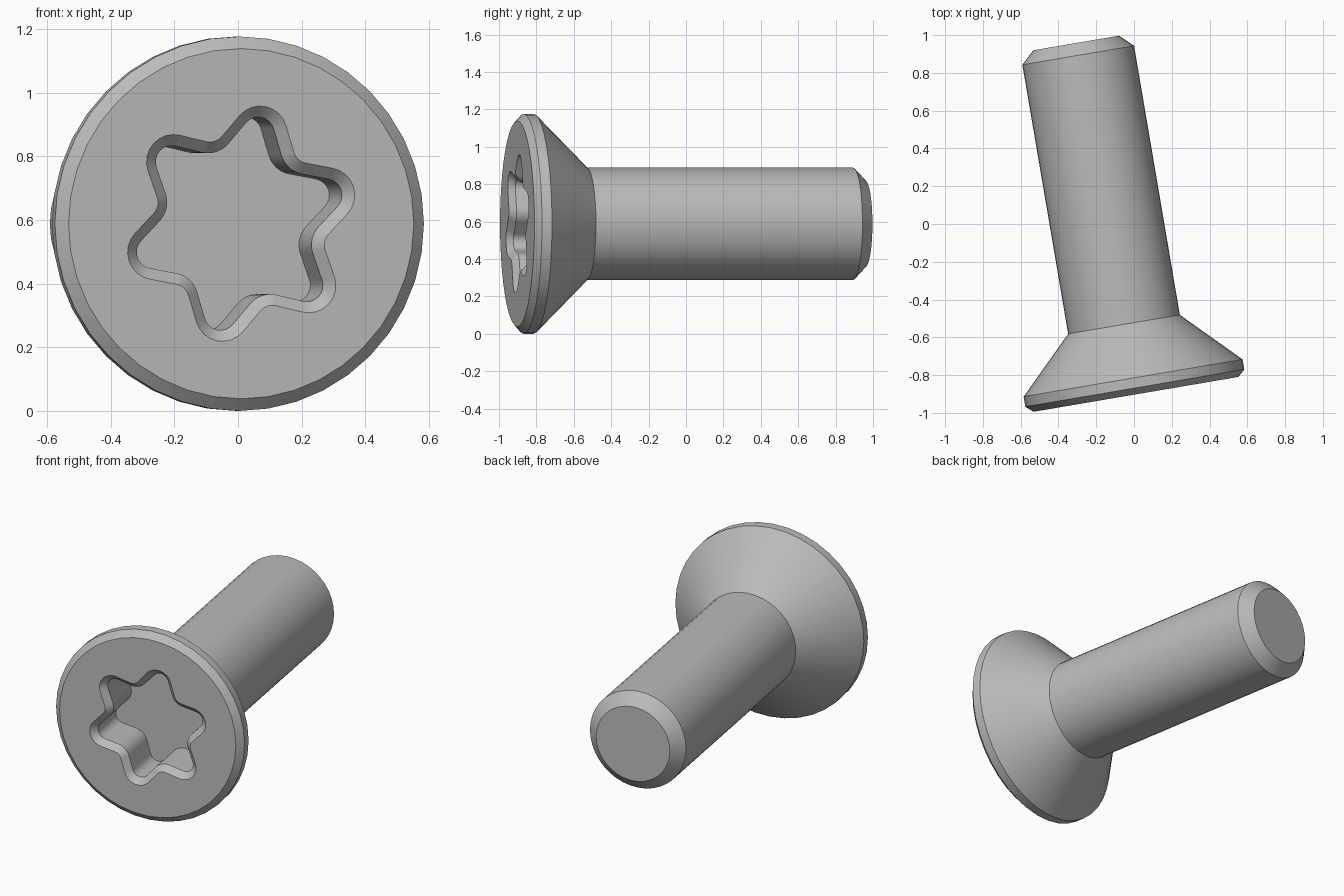
import bpy
import bmesh
from math import sin, cos, acos, atan2, hypot, pi, radians
from mathutils import Matrix

cube = bpy.data.objects.get("Cube")
if cube:
    bpy.data.objects.remove(cube)

SEGMENTS = 40
# Profile from the head face to the tip: (radius, distance along the axis)
PROFILE = [(0.55, 0), (0.588, 0.034), (0.588, 0.088), (0.3, 0.376),
           (0.3, 1.821), (0.23, 1.887)]
# Six-lobed socket: rounded lobes joined to rounded valleys by straight flanks
LOBE_DIST, LOBE_R = 0.29, 0.086
VALLEY_DIST, VALLEY_R = 0.322, 0.05
LOBE_ANGLE = radians(18)
CHAMFER, DEPTH = 0.035, 0.27


def circle(radius):
    return [(radius * sin(2 * pi * i / SEGMENTS), radius * cos(2 * pi * i / SEGMENTS))
            for i in range(SEGMENTS)]


def socket_outline(inset, steps=8):
    step = pi / 6
    dx = VALLEY_DIST * cos(step) - LOBE_DIST
    dy = VALLEY_DIST * sin(step)
    turn = atan2(dy, dx) - acos((LOBE_R + VALLEY_R) / hypot(dx, dy))
    points = []

    def arc(dist, centre_angle, radius, start, end):
        for i in range(steps + 1):
            a = start + (end - start) * i / steps
            points.append((dist * cos(centre_angle) + radius * cos(a),
                           dist * sin(centre_angle) + radius * sin(a)))

    for k in range(6):
        a = LOBE_ANGLE + k * pi / 3
        arc(LOBE_DIST, a, LOBE_R - inset, a - turn, a + turn)
        arc(VALLEY_DIST, a + step, -(VALLEY_R + inset), a + turn, a + pi / 3 - turn)
    return points


def add_loop(bm, points, depth):
    return [bm.verts.new((x, y, -depth)) for x, y in points]


def bridge(bm, a, b):
    for i in range(len(a)):
        j = (i + 1) % len(a)
        bm.faces.new((a[i], a[j], b[j], b[i]))


def loop_edges(bm, loop):
    return [bm.edges.get((loop[i - 1], loop[i])) for i in range(len(loop))]


bm = bmesh.new()

# Turned body with a countersunk head and chamfered tip
rings = [add_loop(bm, circle(r), t) for r, t in PROFILE]
for a, b in zip(rings, rings[1:]):
    bridge(bm, a, b)
bm.faces.new(rings[-1])

# Socket chamfer, walls and floor
socket = [add_loop(bm, socket_outline(inset), t)
          for inset, t in ((0, 0), (CHAMFER, CHAMFER), (CHAMFER, DEPTH))]
for a, b in zip(socket, socket[1:]):
    bridge(bm, a, b)
bm.faces.new(socket[-1])

# Flat head face around the socket
bmesh.ops.triangle_fill(bm, use_beauty=True, normal=(0, 0, 1),
                        edges=loop_edges(bm, rings[0]) + loop_edges(bm, socket[0]))
bmesh.ops.recalc_face_normals(bm, faces=bm.faces)

# Lay the screw down, turned slightly about the vertical
bm.transform(Matrix.Translation((0.01, -0.902, 0.588))
             @ Matrix.Rotation(radians(9.65), 4, 'Z')
             @ Matrix.Rotation(radians(90), 4, 'X'))

mesh = bpy.data.meshes.new("countersunk_screw")
bm.to_mesh(mesh)
bm.free()
screw = bpy.data.objects.new("countersunk_screw", mesh)
bpy.context.collection.objects.link(screw)

# Plain steel grey
grey = bpy.data.materials.new("steel_grey")
grey.use_nodes = True
colour = (0.5, 0.5, 0.5, 1)
grey.diffuse_color = colour
grey.node_tree.nodes["Principled BSDF"].inputs["Base Color"].default_value = colour
mesh.materials.append(grey)

bpy.ops.object.select_all(action='DESELECT')
screw.select_set(True)
bpy.context.view_layer.objects.active = screw
bpy.ops.object.shade_smooth_by_angle(angle=radians(30))
